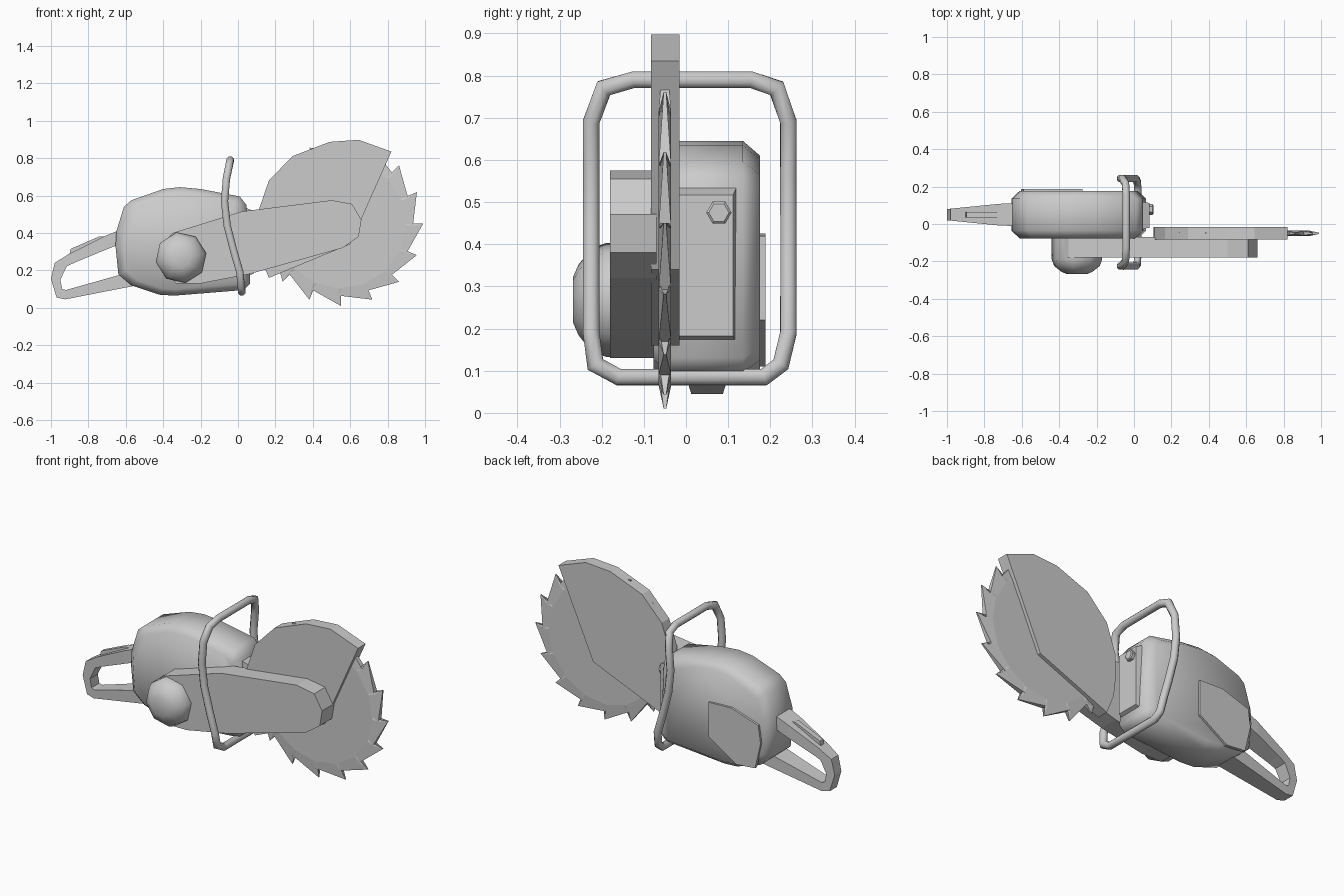
import bpy, bmesh, math
from mathutils import Vector

if "Cube" in bpy.data.objects:
    bpy.data.objects.remove(bpy.data.objects["Cube"])

GREY = (0.6, 0.6, 0.6, 1)
mat = bpy.data.materials.new("plain grey")
mat.use_nodes = True
mat.diffuse_color = GREY
mat.node_tree.nodes["Principled BSDF"].inputs["Base Color"].default_value = GREY


def finish(name, bm, smooth=0):
    bmesh.ops.recalc_face_normals(bm, faces=bm.faces)
    mesh = bpy.data.meshes.new(name)
    bm.to_mesh(mesh)
    bm.free()
    mesh.materials.append(mat)
    ob = bpy.data.objects.new(name, mesh)
    bpy.context.collection.objects.link(ob)
    if smooth:
        bpy.ops.object.select_all(action='DESELECT')
        ob.select_set(True)
        bpy.context.view_layer.objects.active = ob
        bpy.ops.object.shade_smooth_by_angle(angle=math.radians(smooth))
    return ob


def bridge(bm, a, b):
    n = len(a)
    for i in range(n):
        j = (i + 1) % n
        bm.faces.new((a[i], a[j], b[j], b[i]))


def loft(name, rings, smooth=0, closed=False):
    """Skin a list of equal-length point rings, capped unless closed."""
    bm = bmesh.new()
    loops = [[bm.verts.new(p) for p in ring] for ring in rings]
    for a, b in zip(loops, loops[1:]):
        bridge(bm, a, b)
    if closed:
        bridge(bm, loops[-1], loops[0])
    else:
        bm.faces.new(loops[0])
        bm.faces.new(loops[-1])
    return finish(name, bm, smooth)


def side_rings(profile, centre, steps):
    """Rings of an x-z profile at each (y, scale about centre)."""
    cx, cz = centre
    return [[(cx + (x - cx) * s, y, cz + (z - cz) * s) for x, z in profile]
            for y, s in steps]


def slab(name, profile, y0, y1):
    return loft(name, side_rings(profile, (0, 0), [(y0, 1), (y1, 1)]))


# Engine housing
housing = [(-.65, .41), (-.655, .33), (-.64, .18), (-.57, .12), (-.42, .07),
           (-.34, .065), (.03, .095), (.065, .13), (.045, .55), (.01, .595),
           (-.2, .635), (-.31, .645), (-.4, .635), (-.57, .575), (-.61, .54)]
loft("engine_housing", side_rings(housing, (-.3, .35),
     [(-.077, .88), (-.035, 1), (.135, 1), (.176, .88)]), 60)

# Side cover on the back of the housing
slab("side_cover", [(-.275, .42), (-.42, .425), (-.59, .37), (-.605, .27),
                    (-.57, .12), (-.45, .11), (-.275, .22)], .17, .188)

# Raised front plate with a hexagonal bolt
loft("front_plate", [[(x, y0, z0), (x, y1, z0), (x, y1, z1), (x, y0, z1)]
     for x, y0, y1, z0, z1 in ((.03, -.03, .122, .16, .54),
                               (.082, -.02, .112, .182, .517))])


def hexagon(x, r):
    return [(x, .078 + r * math.cos(k * math.pi / 3),
             .475 + r * math.sin(k * math.pi / 3)) for k in range(6)]


loft("front_bolt", [hexagon(.07, .03), hexagon(.098, .03), hexagon(.103, .024)])

# Cutting arm
slab("cutting_arm", [(-.35, .40), (.02, .515), (.5, .575), (.61, .555),
                     (.66, .47), (.645, .38), (.56, .32), (.06, .18),
                     (-.2, .13), (-.33, .13), (-.4, .2), (-.42, .32)], -.18, -.07)

# Eight-sided starter dome
octagon = [(-.305 + .137 * math.cos(a), .268 + .137 * math.sin(a))
           for a in [math.radians(45 * k + 10) for k in range(8)]]
loft("starter_dome", side_rings(octagon, (-.305, .268),
     [(-.07, 1), (-.19, 1), (-.225, .9), (-.255, .62), (-.268, .4)]), 60)

# Blade guard
slab("blade_guard", [(.82, .835), (.645, .898), (.49, .887), (.29, .81),
                     (.165, .68), (.11, .52), (.105, .4), (.12, .27),
                     (.165, .16), (.60, .34)], -.083, -.015)

# Toothed blade: flat core with teeth thinning to their tips
TEETH = 16
bm = bmesh.new()
cores, rims = [], []
for side in (-1, 1):
    core, rim = [], []
    for k in range(TEETH):
        a = 2 * math.pi * k / TEETH
        for r0, r1, half, da in ((.35, .44, .003, 0), (.345, .385, .015, -.03)):
            d = Vector((math.cos(a + da), 0, math.sin(a + da)))
            mid = Vector((.55, -.05, .45))
            core.append(bm.verts.new(mid + d * r0 + Vector((0, side * .015, 0))))
            rim.append(bm.verts.new(mid + d * r1 + Vector((0, side * half, 0))))
    bm.faces.new(core)
    bridge(bm, core, rim)
    rims.append(rim)
bridge(bm, rims[0], rims[1])
finish("toothed_blade", bm)

# Rear grip: a loop that widens toward the housing
outer = [(-.6, .42), (-.66, .405), (-.72, .38), (-.9, .29), (-.98, .24),
         (-1.0, .155), (-.97, .055), (-.925, .045), (-.55, .118)]
inner = [(-.6, .35), (-.645, .335), (-.72, .305), (-.87, .243), (-.915, .222),
         (-.95, .15), (-.94, .1), (-.92, .095), (-.6, .185)]


def grip_ring(loop, side):
    ring = []
    for x, z in loop:
        half = .03 + .03 * min(1, (x + 1) / .3)
        ring.append((x, .05 + side * half, z))
    return ring


loft("rear_grip", [grip_ring(outer, -1), grip_ring(outer, 1),
                   grip_ring(inner, 1), grip_ring(inner, -1)], closed=True)
slab("trigger_lock", [(-.9, .29), (-.895, .315), (-.74, .382), (-.7, .38)], .035, .065)

# Wrap-around carrying handle: (y, z) path leaning in x with height
path = [(-.225, .69), (-.195, .77), (-.125, .79), (.155, .79), (.215, .77),
        (.243, .69), (.243, .57), (.243, .44), (.243, .3), (.243, .19), (.225, .115),
        (.185, .085), (-.16, .085), (-.215, .115), (-.225, .19), (-.225, .3),
        (-.225, .44), (-.225, .57)]
lean = [(.06, .023), (.19, .01), (.3, -.022), (.44, -.058), (.57, -.072),
        (.69, -.062), (.82, -.035)]


def lean_x(z):
    for (z0, x0), (z1, x1) in zip(lean, lean[1:]):
        if z <= z1:
            return x0 + (x1 - x0) * (z - z0) / (z1 - z0)
    return lean[-1][1]


points = [Vector((lean_x(z), y, z)) for y, z in path]
rings = []
for i, p in enumerate(points):
    before = (p - points[i - 1]).normalized()
    after = (points[(i + 1) % len(points)] - p).normalized()
    along = (before + after).normalized()
    out = along.cross(Vector((1, 0, 0))).normalized()
    across = along.cross(out)
    miter = 1 / along.dot(after)
    rings.append([p + .021 * (out * math.cos(a) * miter + across * math.sin(a))
                  for a in [math.pi * (k + .5) / 4 for k in range(8)]])
loft("carrying_handle", rings, 50, closed=True)
